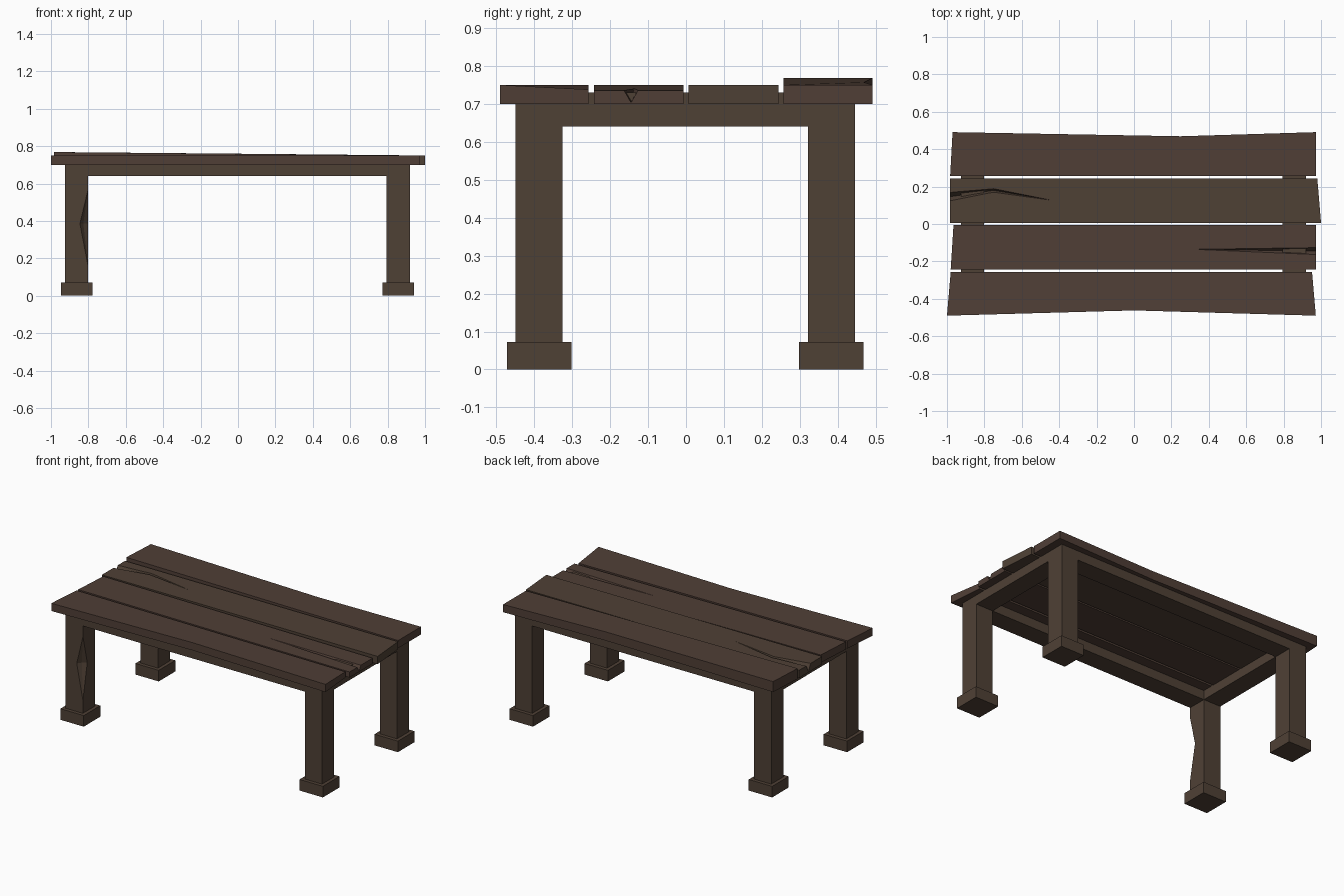
import bpy, bmesh

if "Cube" in bpy.data.objects:
    bpy.data.objects.remove(bpy.data.objects["Cube"])


def material(name, rgb):
    m = bpy.data.materials.new(name)
    m.diffuse_color = (*rgb, 1)
    m.use_nodes = True
    m.node_tree.nodes["Principled BSDF"].inputs["Base Color"].default_value = m.diffuse_color
    return m


WOOD = material("wood", (0.078, 0.052, 0.036))
RED_WOOD = material("red_wood", (0.080, 0.049, 0.037))
CX, CY = -0.003, -0.002          # small offset of the frame


def make(name, verts, faces, mat):
    bm = bmesh.new()
    vs = [bm.verts.new(v) for v in verts]
    for f in faces:
        bm.faces.new([vs[i] for i in f])
    bmesh.ops.recalc_face_normals(bm, faces=bm.faces)
    me = bpy.data.meshes.new(name)
    bm.to_mesh(me)
    bm.free()
    me.materials.append(mat)
    ob = bpy.data.objects.new(name, me)
    bpy.context.collection.objects.link(ob)
    return ob


def prism(name, outline, mat, z0, tops):
    """Extrude an (x, y) outline from z0 to a top height per corner."""
    n = len(outline)
    verts = [(x, y, z0) for x, y in outline]
    verts += [(x, y, z) for (x, y), z in zip(outline, tops)]
    faces = [range(n), range(n, 2 * n)]
    faces += [(i, (i + 1) % n, (i + 1) % n + n, i + n) for i in range(n)]
    return make(name, verts, faces, mat)


def box(name, cx, cy, sx, sy, z0, z1):
    a, b = sx / 2, sy / 2
    pts = [(cx - a, cy - b), (cx + a, cy - b), (cx + a, cy + b), (cx - a, cy + b)]
    return prism(name, pts, WOOD, z0, [z1] * 4)


def cut(target, cutter):
    mod = target.modifiers.new("cut", "BOOLEAN")
    mod.operation = "DIFFERENCE"
    mod.solver = "EXACT"
    mod.object = cutter
    bpy.context.view_layer.objects.active = target
    bpy.ops.object.modifier_apply(modifier=mod.name)
    bpy.data.objects.remove(cutter)


def crack(plank, sections, tip):
    """V-shaped split: sections are (x, y0, y1, top, y_bottom, z_bottom)."""
    verts, faces = [], [(0, 1, 2)]
    for x, y0, y1, zt, yb, zb in sections:
        verts += [(x, y0, zt), (x, y1, zt), (x, yb, zb)]
    for s in range(len(sections) - 1):
        for i in range(3):
            j = (i + 1) % 3
            a, b = 3 * s + i, 3 * s + j
            faces += [(a, b, b + 3), (a, b + 3, a + 3)]
    k = len(verts) - 3
    verts.append(tip)
    faces += [(k + i, k + (i + 1) % 3, k + 3) for i in range(3)]
    cut(plank, make("crack_cutter", verts, faces, WOOD))


# Legs and feet
for sx, xn in ((-1, "left"), (1, "right")):
    for sy, yn in ((-1, "front"), (1, "back")):
        x, y = CX + sx * 0.86, CY + sy * 0.385
        box(f"{yn}_{xn}_foot", x, y, 0.168, 0.17, 0, 0.072)
        leg = box(f"{yn}_{xn}_leg", x, y, 0.124, 0.124, 0.072, 0.64)
        if (sx, sy) == (-1, -1):
            # Chip out of the inner front edge
            ex, ey, z = x + 0.062, y - 0.062, 0.385
            verts = [(ex - 0.045, ey - 0.001, z), (ex - 0.026, ey + 0.026, z),
                     (ex + 0.001, ey + 0.045, z), (ex + 0.04, ey - 0.04, z),
                     (ex, ey, 0.57), (ex, ey, 0.155)]
            faces = [(i, (i + 1) % 4, a) for i in range(4) for a in (4, 5)]
            cut(leg, make("chip_cutter", verts, faces, WOOD))

# Frame beams
for s, n in ((-1, "left"), (1, "right")):
    box(f"{n}_beam", CX + s * 0.86, CY, 0.124, 0.894, 0.64, 0.73)
for s, n in ((-1, "front"), (1, "back")):
    box(f"{n}_beam", CX, CY + s * 0.385, 1.596, 0.124, 0.64, 0.70)

# Table top planks, front to back
prism("front_plank", [(-1.0, -0.49), (0, -0.462), (0.972, -0.49), (0.952, -0.257), (-0.98, -0.257)],
      RED_WOOD, 0.70, [0.75, 0.75, 0.75, 0.738, 0.75])
p2 = prism("front_middle_plank", [(-0.98, -0.242), (0.972, -0.242), (0.972, -0.006), (-0.965, -0.006)],
           RED_WOOD, 0.70, [0.75, 0.736, 0.736, 0.75])
p3 = prism("back_middle_plank", [(-0.983, 0.006), (1.0, 0.006), (0.98, 0.244), (-0.983, 0.244)],
           WOOD, 0.70, [0.75] * 4)
prism("back_plank", [(-0.983, 0.257), (0.972, 0.257), (0.972, 0.491), (0.25, 0.469), (-0.97, 0.491)],
      RED_WOOD, 0.70, [0.768, 0.75, 0.75, 0.757, 0.768])

# Splits at the plank ends
crack(p2, [(0.98, -0.166, -0.124, 0.74, -0.145, 0.703)], (0.3, -0.135, 0.742))
crack(p3, [(-0.99, 0.12, 0.17, 0.755, 0.145, 0.705),
           (-0.75, 0.168, 0.19, 0.755, 0.18, 0.72)], (-0.43, 0.125, 0.751))
